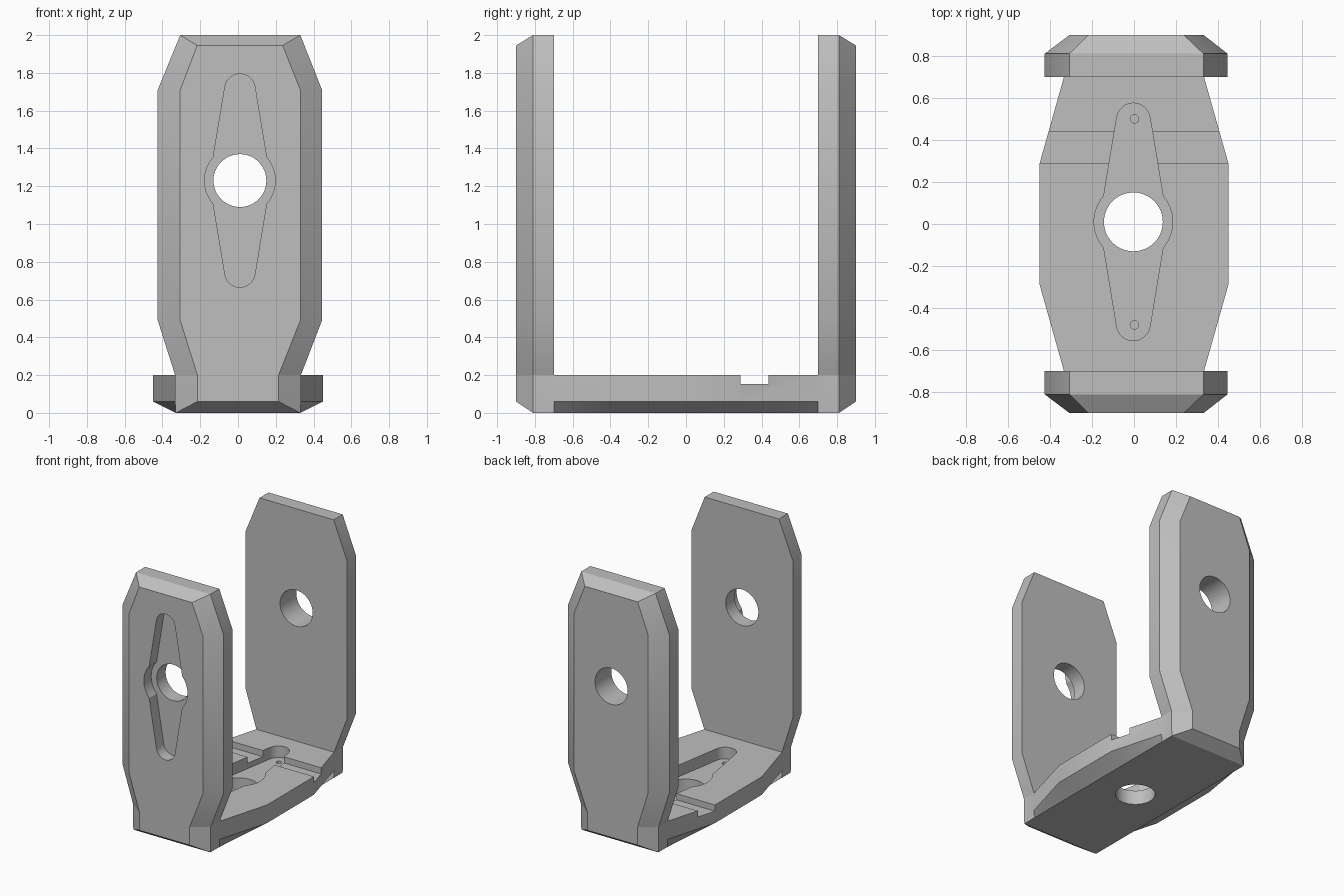
import bpy, bmesh
from math import cos, sin, radians

if "Cube" in bpy.data.objects:
    bpy.data.objects.remove(bpy.data.objects["Cube"], do_unlink=True)

grey = bpy.data.materials.new("plain grey")
grey.use_nodes = True
colour = (0.52, 0.52, 0.52, 1)
grey.diffuse_color = colour
grey.node_tree.nodes["Principled BSDF"].inputs["Base Color"].default_value = colour


def loft(name, loops):
    """Closed solid through matching loops of 3D points, capped at both ends."""
    bm = bmesh.new()
    rings = [[bm.verts.new(p) for p in loop] for loop in loops]
    for a, b in zip(rings, rings[1:]):
        for i in range(len(a)):
            bm.faces.new((a[i - 1], a[i], b[i], b[i - 1]))
    bm.faces.new(rings[0])
    bm.faces.new(rings[-1])
    bmesh.ops.remove_doubles(bm, verts=bm.verts, dist=0.0005)
    bmesh.ops.recalc_face_normals(bm, faces=bm.faces)
    mesh = bpy.data.meshes.new(name)
    bm.to_mesh(mesh)
    bm.free()
    mesh.materials.append(grey)
    obj = bpy.data.objects.new(name, mesh)
    bpy.context.collection.objects.link(obj)
    return obj


def select(obj):
    bpy.ops.object.select_all(action='DESELECT')
    obj.select_set(True)
    bpy.context.view_layer.objects.active = obj


def cut(obj, loops):
    """Remove a lofted solid from the part."""
    tool = loft("cutter", loops)
    tool.hide_render = True
    mod = obj.modifiers.new("cut", 'BOOLEAN')
    mod.operation, mod.solver, mod.object = 'DIFFERENCE', 'EXACT', tool
    select(obj)
    bpy.ops.object.modifier_apply(modifier=mod.name)
    bpy.data.objects.remove(tool, do_unlink=True)


def arc(cx, cy, r, start, end, steps):
    angles = [radians(start + (end - start) * i / steps) for i in range(steps + 1)]
    return [(cx + r * cos(a), cy + r * sin(a)) for a in angles]


def circle(r, steps=48):
    return arc(0, 0, r, 0, 360, steps)[:-1]


# Servo-horn shaped recess: round hub with two tapering round-ended blades
TIP, TIP_R, HUB_R = 0.485, 0.08, 0.187
horn = (arc(0, 0, HUB_R, -41, 41, 14) + arc(0, TIP, TIP_R, 10, 170, 16)
        + arc(0, 0, HUB_R, 139, 221, 14) + arc(0, -TIP, TIP_R, 190, 350, 16))
hole = circle(0.14)


def flat(outline, z, cx=-0.003, cy=0.01):
    return [(u + cx, v + cy, z) for u, v in outline]


def upright(outline, y, cx=0.01, cz=1.23):
    return [(u + cx, y, v + cz) for u, v in outline]


# Base plate, chamfered underneath
def base_loop(half, z):
    right = half + [(x, -y) for x, y in reversed(half)]
    return [(x, y, z) for x, y in right + [(-x, -y) for x, y in right]]


plan = [(0.215, 0.9), (0.333, 0.81), (0.333, 0.7), (0.45, 0.285)]
under = [(0.33, 0.81), (0.33, 0.81), (0.33, 0.7), (0.33, 0.285)]
base = loft("base_plate", [base_loop(plan, 0.2), base_loop(plan, 0.06), base_loop(under, 0)])
slot = [(-0.6, 0.288), (0.6, 0.288), (0.6, 0.437), (-0.6, 0.437)]
cut(base, [flat(slot, 0.152, 0, 0), flat(slot, 0.3, 0, 0)])
cut(base, [flat(horn, 0.11), flat(horn, 0.3)])
cut(base, [flat(hole, -0.1), flat(hole, 0.3)])
for y in (0.5, -0.48):
    pin = circle(0.02, 20)
    cut(base, [flat(pin, 0.07, 0.002, y), flat(pin, 0.15, 0.002, y)])

# Upright arms, chamfered on the outer side
inner = [(0.333, 0.2, 0), (0.435, 0.49, 0.01), (0.435, 1.71, 0.01), (0.318, 2, 0.012)]
outer = [(0.215, 0.2, 0), (0.318, 0.49, 0.012), (0.318, 1.71, 0.012), (0.226, 1.945, 0.01)]


def arm_loop(half, y):
    return ([(c + x, y, z) for x, z, c in half]
            + [(c - x, y, z) for x, z, c in reversed(half)])


parts = [base]
for name, side in (("front_arm", -1), ("back_arm", 1)):
    arm = loft(name, [arm_loop(inner, side * 0.7), arm_loop(inner, side * 0.81),
                      arm_loop(outer, side * 0.9)])
    if side < 0:
        cut(arm, [upright(horn, -0.81), upright(horn, -1)])
    cut(arm, [upright(hole, side * 0.6), upright(hole, side)])
    parts.append(arm)

for part in parts:
    select(part)
    bpy.ops.object.shade_smooth_by_angle(angle=radians(25))
